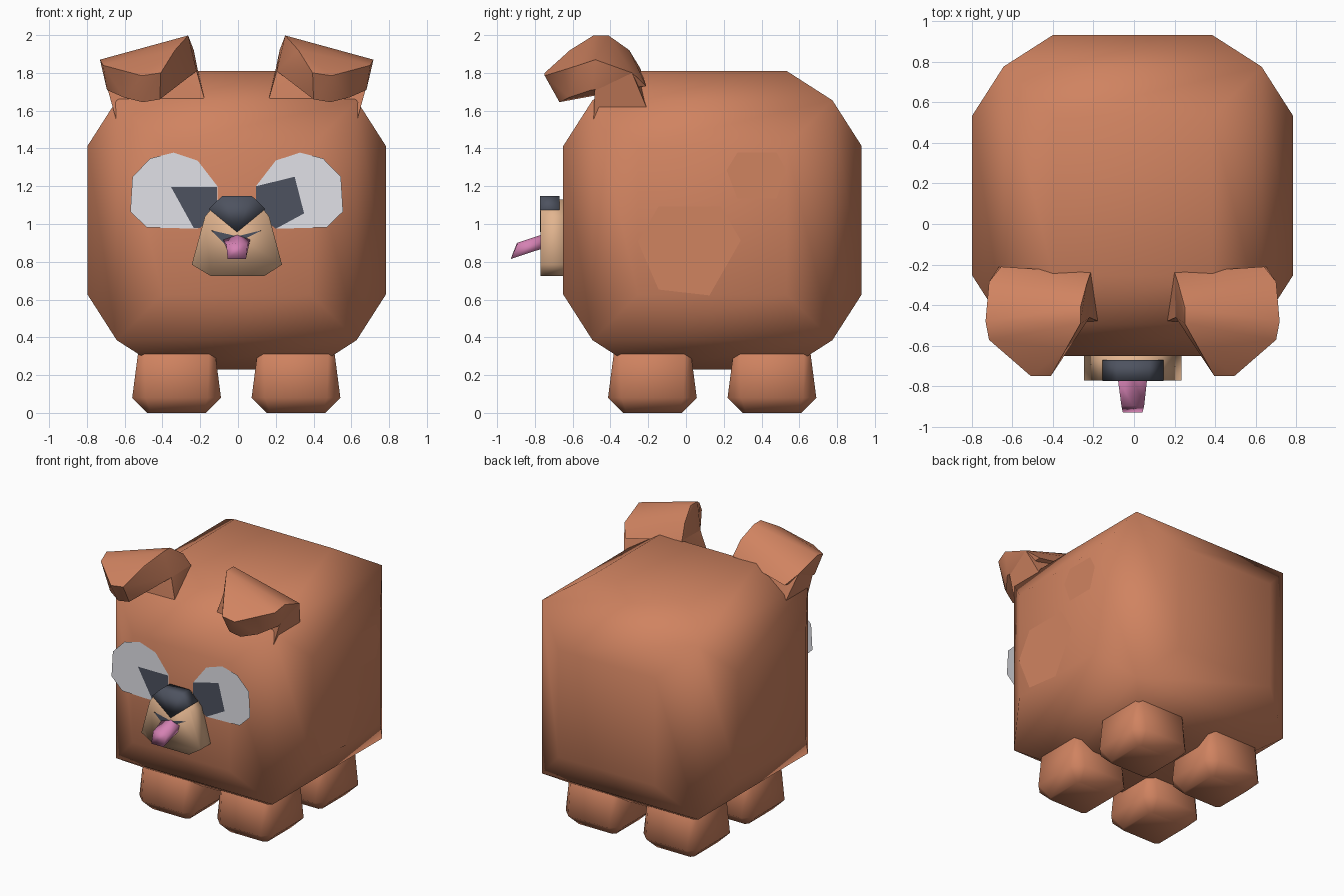
import bpy, bmesh, math
from mathutils import Vector

if "Cube" in bpy.data.objects:
    bpy.data.objects.remove(bpy.data.objects["Cube"])

CX = -0.007  # symmetry plane


def material(name, rgb):
    m = bpy.data.materials.new(name)
    m.diffuse_color = (*rgb, 1)
    m.use_nodes = True
    m.node_tree.nodes["Principled BSDF"].inputs["Base Color"].default_value = m.diffuse_color
    return m


brown = material("brown_fur", (0.63, 0.227, 0.118))
tan = material("tan_muzzle", (0.76, 0.46, 0.275))
navy = material("dark_navy", (0.075, 0.085, 0.115))
white = material("eye_white", (0.80, 0.80, 0.85))
pink = material("tongue_pink", (0.66, 0.22, 0.45))


def finish(bm, name, mat, angle=None, recalc=True):
    """Turn a bmesh into an object; angle gives smooth shading."""
    if recalc:
        bmesh.ops.recalc_face_normals(bm, faces=bm.faces)
    me = bpy.data.meshes.new(name)
    bm.to_mesh(me)
    bm.free()
    me.materials.append(mat)
    ob = bpy.data.objects.new(name, me)
    bpy.context.collection.objects.link(ob)
    if angle:
        bpy.ops.object.select_all(action='DESELECT')
        bpy.context.view_layer.objects.active = ob
        ob.select_set(True)
        bpy.ops.object.shade_smooth_by_angle(angle=math.radians(angle))
    return ob


def loft(rings, name, mat, angle=None):
    """Closed solid through rings with equal point counts."""
    bm = bmesh.new()
    vs = [[bm.verts.new(p) for p in r] for r in rings]
    n = len(vs[0])
    for a, b in zip(vs, vs[1:]):
        for i in range(n):
            j = (i + 1) % n
            bm.faces.new((a[i], a[j], b[j], b[i]))
    bm.faces.new(vs[0])
    bm.faces.new(vs[-1])
    return finish(bm, name, mat, angle)


def front_prism(pts, y0, y1, name, mat, angle=None):
    return loft([[(x, y, z) for x, z in pts] for y in (y0, y1)], name, mat, angle)


def plate(pts, facing, name, mat):
    """Flat single-face marking turned towards the given direction."""
    bm = bmesh.new()
    f = bm.faces.new([bm.verts.new(p) for p in pts])
    f.normal_update()
    if f.normal.dot(Vector(facing)) < 0:
        f.normal_flip()
    return finish(bm, name, mat, recalc=False)


def front_plate(pts, y, name, mat):
    return plate([(x, y, z) for x, z in pts], (0, -1, 0), name, mat)


def flank_plate(pts, x, name, mat):
    return plate([(x, y, z) for y, z in pts], (1, 0, 0), name, mat)


def hulls(groups, name, mat, mirror, angle):
    """Several convex blocks in one object, optionally mirrored."""
    bm = bmesh.new()
    for pts in groups:
        vs = [bm.verts.new((2 * CX - x if mirror else x, y, z)) for x, y, z in pts]
        res = bmesh.ops.convex_hull(bm, input=vs)
        junk = [v for v in res["geom_interior"] if isinstance(v, bmesh.types.BMVert)]
        bmesh.ops.delete(bm, geom=junk, context='VERTS')
    bmesh.ops.dissolve_limit(bm, angle_limit=math.radians(4),
                             verts=bm.verts, edges=bm.edges)
    return finish(bm, name, mat, angle)


# Body: cube whose six faces are inset and pushed outward
bm = bmesh.new()
bmesh.ops.create_cube(bm, size=1.27)
for f in list(bm.faces):
    n = f.normal.copy()
    bmesh.ops.inset_individual(bm, faces=[f], thickness=0.1)
    c = n * 0.79
    for v in f.verts:
        d = v.co - n * v.co.dot(n)
        v.co = c + Vector([math.copysign(0.393, k) if abs(k) > 0.1 else 0 for k in d])
bmesh.ops.translate(bm, verts=bm.verts, vec=Vector((CX, 0.14, 1.02)))
finish(bm, "body", brown, 60)


# Feet: tapered blocks with chamfered corners
def foot_ring(cx, cy, h, c, z):
    k = h - c
    p = [(h, -k), (h, k), (k, h), (-k, h), (-h, k), (-h, -k), (-k, -h), (k, -h)]
    return [(cx + x, cy + y, z) for x, y in p]


for side, fx in (("left", -0.325), ("right", 0.307)):
    for end, fy in (("front", -0.178), ("back", 0.455)):
        loft([foot_ring(fx, fy, 0.155, 0.02, 0),
              foot_ring(fx, fy, 0.235, 0.07, 0.08),
              foot_ring(fx, fy, 0.205, 0.035, 0.31),
              foot_ring(fx, fy, 0.16, 0.03, 0.38)],
             f"{side}_{end}_foot", brown, 60)

# Ears: upright base block with a folded flap hanging forward
flap = [(.20, -.24, 1.82), (.22, -.30, 1.92), (.25, -.41, 1.998), (.25, -.49, 1.998),
        (.64, -.21, 1.73), (.70, -.285, 1.80), (.717, -.48, 1.87), (.70, -.57, 1.84),
        (.32, -.615, 1.92), (.395, -.748, 1.80), (.495, -.748, 1.785),
        (.205, -.46, 1.81), (.40, -.67, 1.66), (.49, -.67, 1.645),
        (.59, -.62, 1.67), (.68, -.50, 1.71)]
stem = [(.16, -.48, 1.65), (.625, -.49, 1.53), (.65, -.21, 1.62), (.19, -.22, 1.62),
        (.205, -.46, 1.81), (.20, -.24, 1.82), (.70, -.285, 1.80), (.70, -.48, 1.80)]
for side, mir in (("left", True), ("right", False)):
    hulls([flap, stem], f"{side}_ear", brown, mir, 35)

# Eye whites: flat plates on the front face
eye = [(.095, 1.2), (.2, 1.336), (.328, 1.378), (.45, 1.347), (.545, 1.25),
       (.556, 1.066), (.47, .982), (.2, .975), (.095, 1.06)]
front_plate(eye, -0.652, "right_eye", white)
front_plate([(2 * CX - x, z) for x, z in eye], -0.652, "left_eye", white)

# Pupils: mismatched dark plates
front_plate([(.095, 1.2), (.30, 1.25), (.35, 1.056), (.2, .975), (.095, 1.06)],
            -0.655, "right_pupil", navy)
front_plate([(-.354, 1.195), (-.11, 1.195), (-.11, 1.06), (-.2, .98), (-.235, .98)],
            -0.655, "left_pupil", navy)

# Muzzle, nose and mouth
front_prism([(-.245, .785), (-.175, 1.04), (-.150, 1.07), (-.085, 1.13), (.075, 1.13),
             (.140, 1.07), (.165, 1.04), (.233, .785), (.14, .725), (-.145, .725)],
            -0.62, -0.77, "muzzle", tan, 100)
front_prism([(-.155, 1.08), (-.085, 1.147), (.075, 1.147), (.145, 1.08), (-.005, .957)],
            -0.67, -0.774, "nose", navy, 100)
front_plate([(-.143, .967), (-.005, .935), (.127, .967), (.03, .918), (-.07, .895)],
            -0.773, "mouth", navy)

# Tongue: tapered wedge drooping forward
loft([[(-.08, -.76, .92), (-.005, -.76, .945), (.065, -.76, .92), (.05, -.76, .87), (-.06, -.76, .87)],
      [(-.062, -.895, .89), (-.005, -.895, .90), (.05, -.895, .89), (.042, -.928, .815), (-.055, -.928, .815)]],
     "tongue", pink, 100)

# Fur patches: thin plates on the right flank
flank_plate([(-.255, .908), (-.145, 1.093), (.183, 1.093), (.29, .913), (.124, .622), (-.145, .653)],
            0.785, "large_patch", brown)
flank_plate([(.215, 1.285), (.272, 1.378), (.48, 1.378), (.53, 1.285), (.48, 1.135), (.272, 1.135)],
            0.785, "small_patch", brown)
